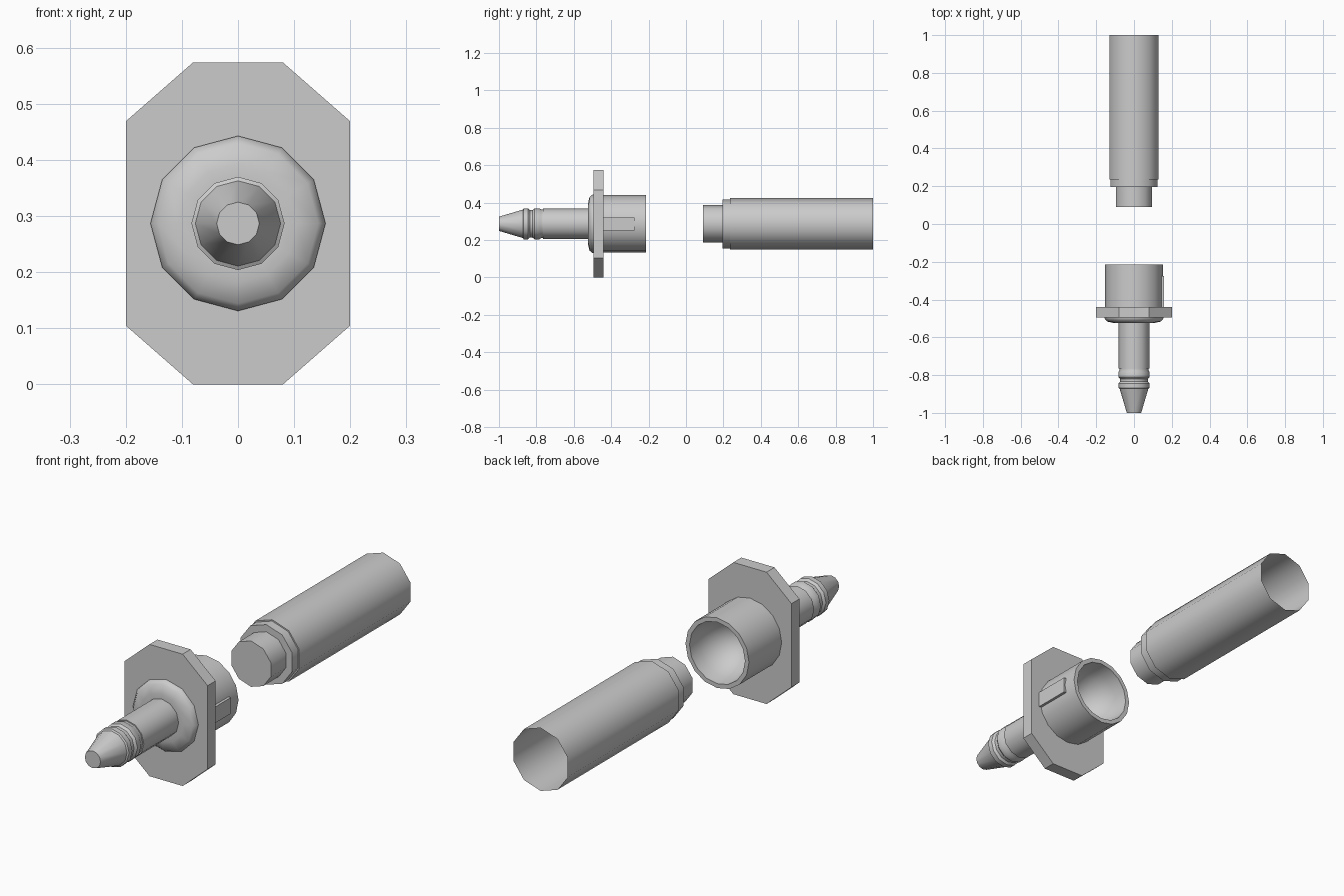
import bpy, bmesh, math
from mathutils import Matrix

if "Cube" in bpy.data.objects:
    bpy.data.objects.remove(bpy.data.objects["Cube"])

CZ = 0.287  # height of the common axis


def finish(bm, name, angle=40):
    bmesh.ops.recalc_face_normals(bm, faces=bm.faces[:])
    me = bpy.data.meshes.new(name)
    bm.to_mesh(me)
    bm.free()
    ob = bpy.data.objects.new(name, me)
    bpy.context.collection.objects.link(ob)
    bpy.ops.object.select_all(action='DESELECT')
    ob.select_set(True)
    bpy.context.view_layer.objects.active = ob
    bpy.ops.object.shade_smooth_by_angle(angle=math.radians(angle))
    return ob


def lathe(name, profile, sides, cap_first=False, cap_last=False):
    """Spin (y, radius) points about the y axis at height CZ, one vertex on top."""
    bm = bmesh.new()
    rings = []
    for y, r in profile:
        ring = []
        for i in range(sides):
            a = 2 * math.pi * i / sides
            ring.append(bm.verts.new((r * math.sin(a), y, CZ + r * math.cos(a))))
        rings.append(ring)
    for a, b in zip(rings, rings[1:]):
        for i in range(sides):
            j = (i + 1) % sides
            bm.faces.new((a[i], a[j], b[j], b[i]))
    if cap_first:
        bm.faces.new(rings[0])
    if cap_last:
        bm.faces.new(rings[-1])
    return finish(bm, name)


# ribbed nozzle with conical tip
lathe("nozzle", [
    (-1.0, 0.038), (-0.872, 0.076), (-0.868, 0.083), (-0.845, 0.083),
    (-0.835, 0.074), (-0.82, 0.074), (-0.81, 0.083), (-0.785, 0.083),
    (-0.775, 0.077), (-0.765, 0.077), (-0.765, 0.082), (-0.51, 0.082)],
    12, cap_first=True)

# rounded collar in front of the plate
lathe("collar", [
    (-0.525, 0.08), (-0.525, 0.105), (-0.516, 0.143),
    (-0.50, 0.156), (-0.485, 0.156)], 12)

# octagonal mounting plate
bm = bmesh.new()
outline = [(0.08, 0), (0.2, 0.105), (0.2, 0.469), (0.08, 0.574)]
outline += [(-x, z) for x, z in reversed(outline)]
face = bm.faces.new([bm.verts.new((x, -0.495, z)) for x, z in outline])
ext = bmesh.ops.extrude_face_region(bm, geom=[face])
bmesh.ops.translate(bm, vec=(0, 0.055, 0),
                    verts=[v for v in ext["geom"] if isinstance(v, bmesh.types.BMVert)])
finish(bm, "mounting_plate", 20)

# socket cup with concave bowl
cup = [(-0.445, 0.153), (-0.215, 0.153), (-0.215, 0.134)]
for k in range(1, 7):
    t = math.radians(k * 14.5)
    cup.append((-0.225 - 0.18 * math.sin(t), 0.134 * math.cos(t)))
lathe("socket_cup", cup, 16, cap_last=True)

# locating key on the right of the cup
bm = bmesh.new()
bmesh.ops.create_cube(bm, size=1, matrix=Matrix.Translation((0.146, -0.36, CZ))
                      @ Matrix.Diagonal((0.024, 0.17, 0.07, 1)))
finish(bm, "locating_key", 20)

# separate sleeve, closed at the front and open at the back
lathe("sleeve", [
    (0.09, 0.1), (0.195, 0.1), (0.195, 0.131),
    (0.235, 0.131), (0.235, 0.137), (1.0, 0.137)], 10, cap_first=True)
